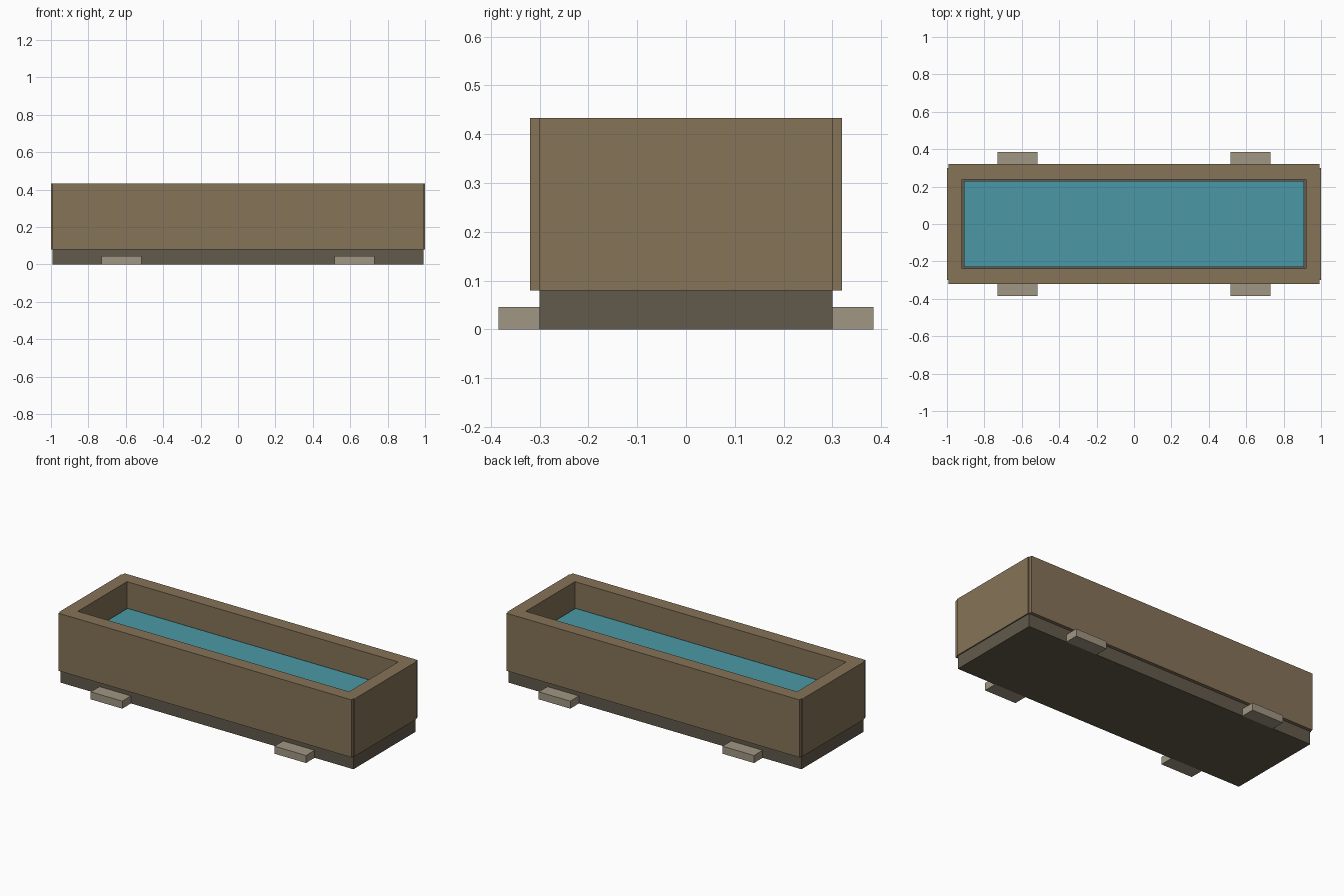
import bpy

cube = bpy.data.objects.get("Cube")
if cube:
    bpy.data.objects.remove(cube, do_unlink=True)


def material(name, rgb):
    """Make a flat material from 8-bit sRGB values."""
    linear = [((c / 255 + 0.055) / 1.055) ** 2.4 for c in rgb]
    mat = bpy.data.materials.new(name)
    mat.use_nodes = True
    mat.diffuse_color = (*linear, 1)
    mat.node_tree.nodes["Principled BSDF"].inputs["Base Color"].default_value = (*linear, 1)
    return mat


def box(name, low, high, mat):
    """Add an axis-aligned box between two corners."""
    center = [(a + b) / 2 for a, b in zip(low, high)]
    bpy.ops.mesh.primitive_cube_add(size=1, location=center)
    obj = bpy.context.object
    obj.name = name
    obj.scale = [b - a for a, b in zip(low, high)]
    bpy.ops.object.transform_apply(location=False, rotation=False, scale=True)
    obj.data.materials.append(mat)
    return obj


wood = material("brown wood", (134, 115, 88))
dark = material("dark base", (98, 90, 76))
stone = material("pale foot", (160, 150, 130))
teal = material("teal water", (75, 153, 166))

BASE_TOP, RIM = 0.08, 0.433
LENGTH, WIDTH = 0.993, 0.3

# Plinth and water
box("base", (-LENGTH, -WIDTH, 0), (LENGTH, WIDTH, BASE_TOP), dark)
box("water", (-0.91, -0.23, 0.25), (0.91, 0.23, 0.275), teal)

# Long walls, overhanging the base
for name, side in (("front", -1), ("back", 1)):
    y0, y1 = sorted((side * 0.238, side * 0.32))
    box(name + "_wall", (-LENGTH, y0, BASE_TOP), (LENGTH, y1, RIM), wood)

# End walls, slightly proud of the long walls
for name, side in (("right", -1), ("left", 1)):
    x0, x1 = sorted((side * 0.92, side * 1.0))
    box(name + "_wall", (x0, -WIDTH, BASE_TOP), (x1, WIDTH, RIM), wood)

# Four feet projecting from the long sides
for x_name, sx in (("right", -1), ("left", 1)):
    for y_name, sy in (("front", -1), ("back", 1)):
        x0, x1 = sorted((sx * 0.516, sx * 0.73))
        y0, y1 = sorted((sy * WIDTH, sy * 0.384))
        box(f"{y_name}_{x_name}_foot", (x0, y0, 0), (x1, y1, 0.046), stone)
